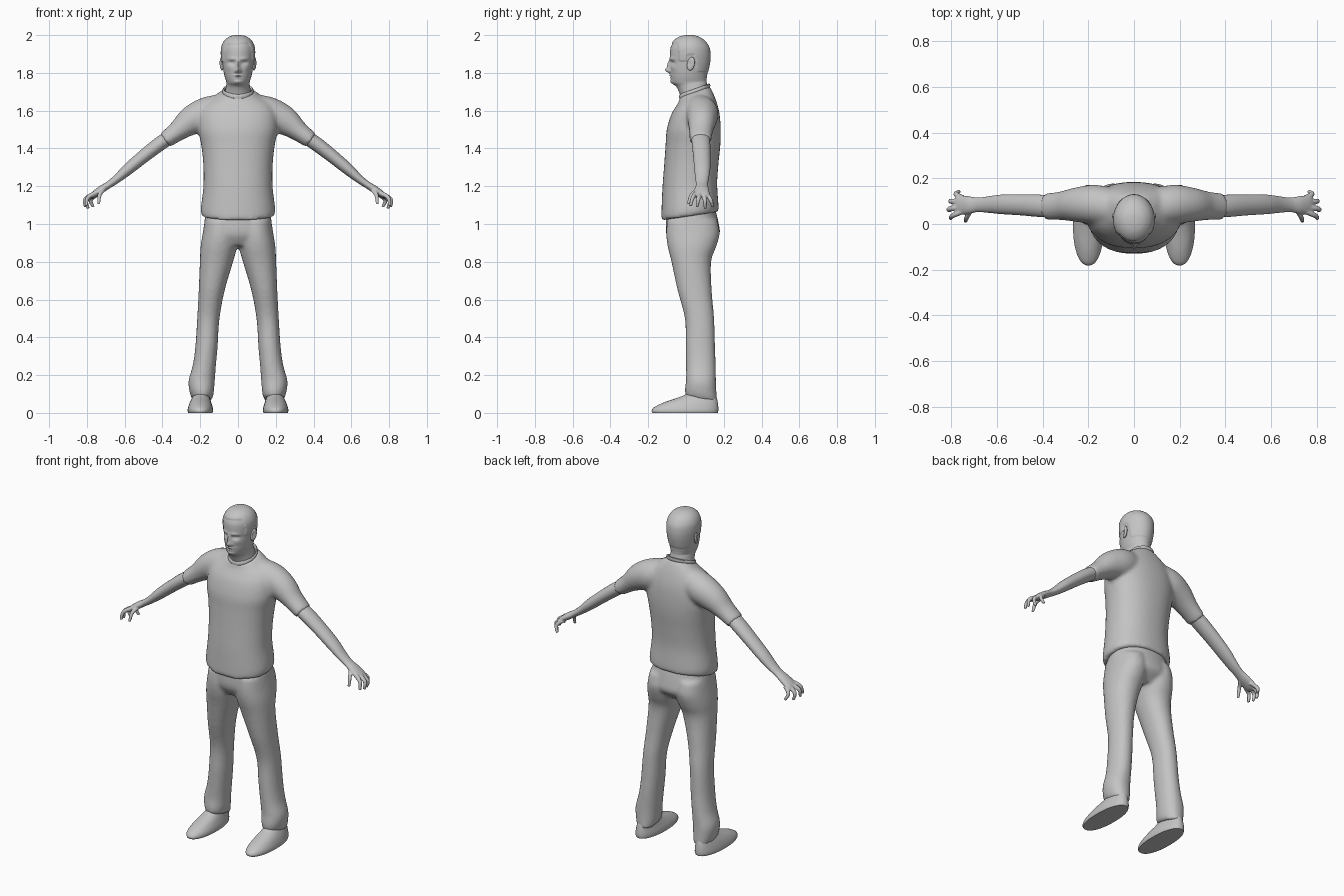
import bpy, bmesh, math
from mathutils import Vector, Matrix

grey = bpy.data.materials.new("plain_grey")
grey.diffuse_color = (0.55, 0.55, 0.55, 1)


def spline(rows, k):
    """Catmull-Rom interpolation of rows of numbers, k steps per span."""
    rows = [Vector(r) for r in rows]
    out = []
    for i in range(len(rows) - 1):
        p0, p1 = rows[max(i - 1, 0)], rows[i]
        p2, p3 = rows[i + 1], rows[min(i + 2, len(rows) - 1)]
        for j in range(k):
            t = j / k
            out.append(p1 + 0.5 * t * (p2 - p0 + t * (2 * p0 - 5 * p1 + 4 * p2 - p3
                       + t * (3 * (p1 - p2) + p3 - p0))))
    out.append(rows[-1])
    return out


def skin_rings(bm, rings):
    rings = [[bm.verts.new(p) for p in r] for r in rings]
    n = len(rings[0])
    for a, b in zip(rings, rings[1:]):
        for i in range(n):
            bm.faces.new((a[i], a[(i + 1) % n], b[(i + 1) % n], b[i]))
    bm.faces.new(rings[0])
    bm.faces.new(rings[-1])


def stack(bm, sections, side=1, n=32, k=4, p=2.0):
    """Horizontal sections: z, x0, x1, y0, y1, slope along y."""
    rings = []
    for z, x0, x1, y0, y1, s in spline(sections, k):
        ring = []
        for i in range(n):
            a = 2 * math.pi * i / n
            c, d = math.cos(a), math.sin(a)
            c = math.copysign(abs(c) ** (2 / p), c)
            d = math.copysign(abs(d) ** (2 / p), d)
            dy = d * (y1 - y0) / 2
            ring.append((side * ((x0 + x1) / 2 + c * (x1 - x0) / 2),
                         (y0 + y1) / 2 + dy, z + s * dy))
        rings.append(ring)
    skin_rings(bm, rings)


def limb(bm, sections, side=1, n=20, k=4):
    """Sections across a path: x, y, z, half thickness, half depth."""
    pts = spline(sections, k)
    rings = []
    for i, s in enumerate(pts):
        t = pts[min(i + 1, len(pts) - 1)] - pts[max(i - 1, 0)]
        u = Vector((t[0], 0, t[2])).normalized().cross(Vector((0, 1, 0)))
        ring = []
        for j in range(n):
            a = 2 * math.pi * j / n
            q = Vector(s[:3]) + u * s[3] * math.cos(a) + Vector((0, s[4] * math.sin(a), 0))
            ring.append((side * q.x, q.y, q.z))
        rings.append(ring)
    skin_rings(bm, rings)


def finish(name, bm, voxel=0, smooth=0):
    bmesh.ops.recalc_face_normals(bm, faces=bm.faces[:])
    me = bpy.data.meshes.new(name)
    bm.to_mesh(me)
    bm.free()
    me.materials.append(grey)
    ob = bpy.data.objects.new(name, me)
    bpy.context.collection.objects.link(ob)
    if voxel:
        m = ob.modifiers.new("blend", 'REMESH')
        m.mode, m.voxel_size, m.use_smooth_shade = 'VOXEL', voxel, True
        m = ob.modifiers.new("soften", 'SMOOTH')
        m.factor, m.iterations = 0.5, smooth
    bpy.ops.object.select_all(action='DESELECT')
    ob.select_set(True)
    bpy.context.view_layer.objects.active = ob
    if voxel:
        bpy.ops.object.shade_smooth()
    else:
        bpy.ops.object.shade_smooth_by_angle(angle=math.radians(45))
    return ob


def sym(z, a, y0, y1, s=0):
    return (z, -a, a, y0, y1, s)


# Shirt: torso with both sleeves blended in
bm = bmesh.new()
stack(bm, [sym(1.042, .190, -.130, .172, .15), sym(1.08, .197, -.130, .172, .14),
           sym(1.20, .183, -.125, .165, .08), sym(1.32, .184, -.115, .172),
           sym(1.42, .195, -.108, .182), sym(1.50, .210, -.102, .184),
           sym(1.58, .205, -.078, .178), sym(1.635, .180, -.052, .162, .1),
           sym(1.675, .125, -.036, .142, .25), sym(1.70, .084, -.034, .125, .36)],
      n=48, p=2.25)
for s in (1, -1):
    limb(bm, [(.08, .07, 1.605, .085, .085), (.17, .085, 1.582, .088, .087),
              (.25, .085, 1.545, .077, .076), (.32, .08, 1.492, .054, .063),
              (.387, .076, 1.442, .044, .058)], s, 28)
finish("shirt", bm, .011, 5)

# Collar band, tilted down at the front
bm = bmesh.new()
rings = []
for i in range(40):
    a = 2 * math.pi * i / 40
    r = []
    for j in range(8):
        b = 2 * math.pi * j / 8
        d = .077 + .006 * math.cos(b)
        y = d * math.sin(a)
        r.append(bm.verts.new((d * math.cos(a), .046 + y, 1.703 + .36 * y + .013 * math.sin(b))))
    rings.append(r)
for i in range(40):
    a, b = rings[i], rings[(i + 1) % 40]
    for j in range(8):
        bm.faces.new((a[j], b[j], b[(j + 1) % 8], a[(j + 1) % 8]))
finish("collar", bm)

# Trousers: hips with both legs blended in
bm = bmesh.new()
stack(bm, [sym(1.10, .165, -.10, .15), sym(1.0, .179, -.107, .174),
           sym(.94, .178, -.103, .176), sym(.885, .12, -.07, .12)], n=40, p=2.2)
for s in (1, -1):
    stack(bm, [(1.02, .0, .176, -.10, .165, 0), (.95, -.002, .187, -.105, .178, 0),
               (.88, .004, .198, -.097, .160, 0), (.80, .026, .202, -.077, .133, 0),
               (.65, .070, .208, -.045, .136, 0), (.50, .098, .216, -.006, .149, 0),
               (.35, .108, .226, -.002, .154, 0), (.25, .117, .240, 0, .157, 0),
               (.17, .123, .262, 0, .159, -.05), (.11, .128, .256, -.006, .162, -.15),
               (.072, .136, .243, -.003, .166, -.2)], s, 32, 4, 2.15)
finish("trousers", bm, .011, 4)

# Shoes
for s, side in ((1, "left"), (-1, "right")):
    bm = bmesh.new()
    stack(bm, [(0, .135, .264, -.178, .168, 0), (.012, .132, .267, -.182, .171, 0),
               (.03, .134, .264, -.168, .171, 0), (.055, .142, .255, -.118, .168, 0),
               (.08, .150, .243, -.045, .163, 0), (.10, .155, .235, .0, .155, 0),
               (.14, .155, .235, .02, .15, 0)], s, 40, 4, 2.2)
    finish(side + "_shoe", bm)

# Arms with hands and fingers
fingers = [
    [(.71, .065, 1.185), (.732, .030, 1.155), (.738, .012, 1.105)],   # thumb
    [(.75, .055, 1.165), (.795, .036, 1.140), (.803, .024, 1.095)],
    [(.755, .075, 1.162), (.808, .066, 1.133), (.808, .058, 1.090)],
    [(.755, .095, 1.158), (.802, .100, 1.125), (.793, .102, 1.082)],
    [(.745, .112, 1.158), (.780, .130, 1.128), (.766, .142, 1.090)]]
for s, side in ((1, "left"), (-1, "right")):
    bm = bmesh.new()
    limb(bm, [(.34, .076, 1.475, .037, .049), (.42, .08, 1.420, .038, .049),
              (.50, .084, 1.358, .035, .046), (.58, .086, 1.292, .031, .043),
              (.64, .085, 1.240, .023, .036), (.685, .084, 1.207, .019, .032),
              (.725, .083, 1.182, .020, .039), (.765, .083, 1.155, .016, .042),
              (.782, .083, 1.143, .009, .034)], s, 24)
    for f in fingers:
        limb(bm, [(*p, r, r) for p, r in zip(f, (.0135, .0115, .008))], s, 10)
    finish(side + "_arm", bm, .0045, 2)


# Head and neck, with facial relief pushed out of a smooth form
bm = bmesh.new()
stack(bm, [sym(1.64, .078, -.02, .118), sym(1.70, .068, -.032, .115, .2),
           sym(1.737, .062, -.050, .110, .15), sym(1.752, .062, -.072, .109, .05),
           sym(1.775, .069, -.080, .110), sym(1.80, .075, -.082, .114),
           sym(1.83, .080, -.084, .121), sym(1.865, .084, -.084, .127),
           sym(1.90, .087, -.085, .128), sym(1.935, .085, -.081, .122),
           sym(1.965, .072, -.065, .103), sym(1.985, .050, -.039, .076),
           sym(1.994, .026, -.010, .047), sym(1.996, .004, .015, .023)], n=96, k=7)

# Relief rows: |x|, z, width, height, amount forward
relief = [(0, 1.814, .012, .014, .026), (0, 1.843, .009, .022, .015),
          (.014, 1.809, .007, .008, .006), (.032, 1.874, .026, .009, .006),
          (.033, 1.853, .017, .010, -.012), (.033, 1.851, .010, .005, .004),
          (0, 1.787, .022, .005, .006), (0, 1.780, .022, .0025, -.003),
          (0, 1.773, .018, .005, .004), (0, 1.752, .022, .011, .008),
          (.045, 1.825, .016, .015, .003)]


def ramp(a, b, v):
    t = min(max((v - a) / (b - a), 0), 1)
    return t * t * (3 - 2 * t)


for v in bm.verts:
    x, y, z = v.co
    if y < 0:
        for rx, rz, w, h, amt in relief:
            v.co.y -= amt * math.exp(-((abs(x) - rx) / w) ** 2 - ((z - rz) / h) ** 2)
    # Short hair: slightly raised above the hairline
    line = 1.952 + .006 * ramp(-.04, .04, x) - .095 * ramp(-.045, -.03, y)
    line += .035 * ramp(0, .01, y) - .09 * ramp(.045, .06, y)
    lift = ramp(line - .003, line + .003, z) * (1 - .5 * ramp(.03, .1, y))
    centre = Vector((0, .02, 1.88))
    v.co += (v.co - centre).normalized() * .0045 * lift
finish("head", bm)

# Ears
for s, side in ((1, "left"), (-1, "right")):
    bm = bmesh.new()
    shape = (Matrix.Translation((s * .086, .026, 1.848))
             @ Matrix.Rotation(s * math.radians(-18), 4, 'Z')
             @ Matrix.Rotation(math.radians(-12), 4, 'X')
             @ Matrix.Diagonal((.010, .021, .036, 1)))
    bmesh.ops.create_uvsphere(bm, u_segments=20, v_segments=14, radius=1, matrix=shape)
    for v in bm.verts:      # hollow the outer bowl of the ear
        q = shape.inverted() @ v.co
        if q.x * s > 0:
            v.co.x -= s * .008 * math.exp(-((q.y + .15) / .45) ** 2 - (q.z / .5) ** 2)
    finish(side + "_ear", bm)
